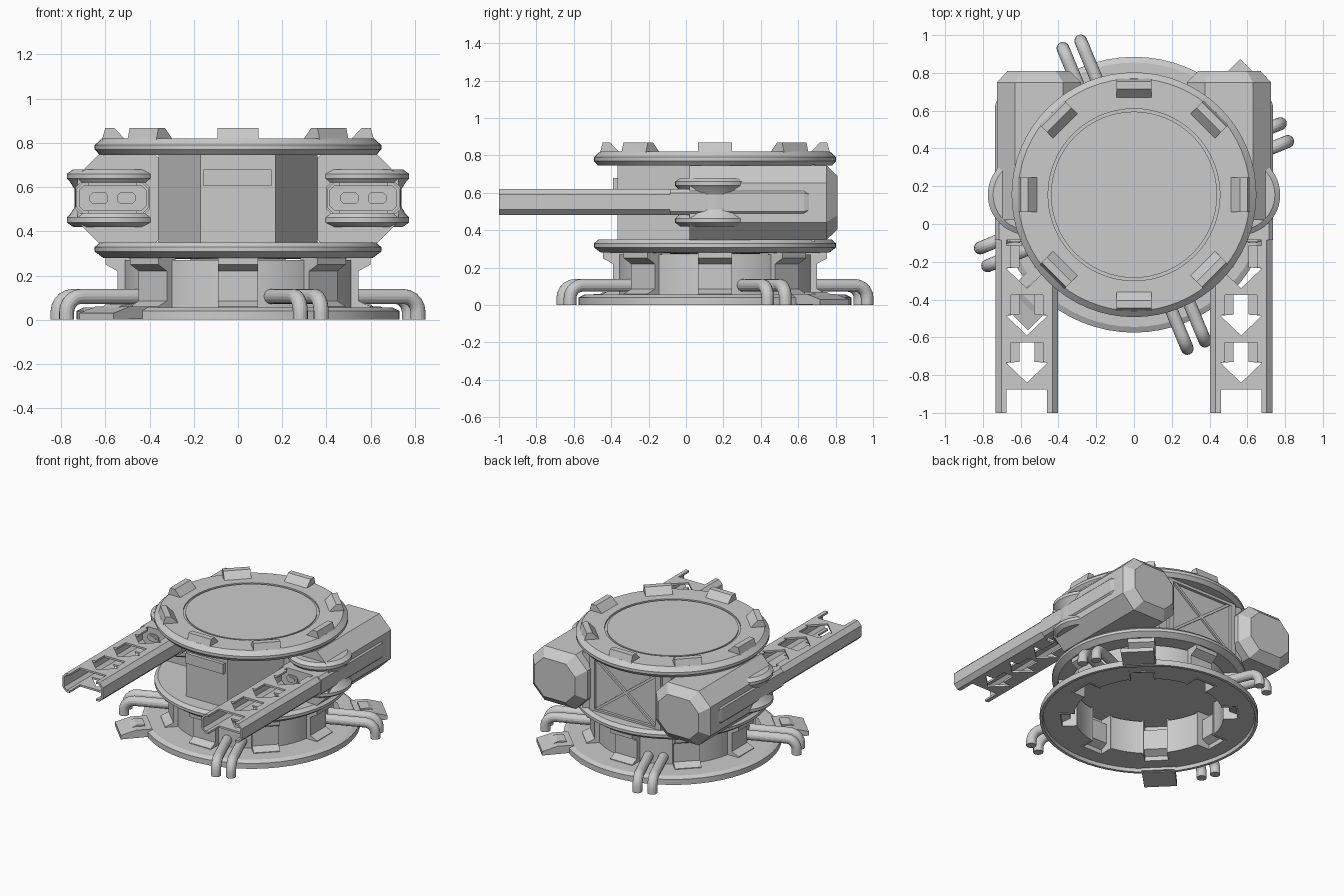
import bpy, bmesh, math
from mathutils import Matrix, Vector

if "Cube" in bpy.data.objects:
    bpy.data.objects.remove(bpy.data.objects["Cube"])

CY = 0.155                      # y of the turret's main axis
CENTER = Matrix.Translation((0, CY, 0))


def finish(name, bm, mat=Matrix(), smooth=False):
    bmesh.ops.recalc_face_normals(bm, faces=bm.faces)
    me = bpy.data.meshes.new(name)
    bm.to_mesh(me)
    bm.free()
    ob = bpy.data.objects.new(name, me)
    bpy.context.collection.objects.link(ob)
    me.transform(mat)
    if smooth:
        bpy.ops.object.select_all(action='DESELECT')
        ob.select_set(True)
        bpy.context.view_layer.objects.active = ob
        bpy.ops.object.shade_smooth_by_angle(angle=math.radians(20))
    return ob


def prism(name, pts, axis, lo, hi, mat=Matrix()):
    """Extrude a 2D outline along one axis; outline uses the other two axes in order."""
    def p(a, b, d):
        return {'x': (d, a, b), 'y': (a, d, b), 'z': (a, b, d)}[axis]
    bm = bmesh.new()
    f = bm.faces.new([bm.verts.new(p(a, b, lo)) for a, b in pts])
    r = bmesh.ops.extrude_face_region(bm, geom=[f])
    bmesh.ops.translate(bm, vec=p(0, 0, hi - lo),
                        verts=[v for v in r['geom'] if isinstance(v, bmesh.types.BMVert)])
    return finish(name, bm, mat)


def box(name, x0, x1, y0, y1, z0, z1):
    return prism(name, [(x0, y0), (x1, y0), (x1, y1), (x0, y1)], 'z', z0, z1)


def revolve(name, prof, cx=0, cy=CY, n=64):
    bm = bmesh.new()
    vs = [bm.verts.new((r, 0, z)) for r, z in prof]
    es = [bm.edges.new(vs[i:i + 2]) for i in range(len(vs) - 1)]
    bmesh.ops.spin(bm, geom=vs + es, axis=(0, 0, 1), cent=(0, 0, 0),
                   angle=math.tau, steps=n)
    bmesh.ops.remove_doubles(bm, verts=bm.verts, dist=1e-4)
    return finish(name, bm, Matrix.Translation((cx, cy, 0)), True)


def octagon(x0, x1, z0, z1, c):
    return [(x0 + c, z0), (x1 - c, z0), (x1, z0 + c), (x1, z1 - c),
            (x1 - c, z1), (x0 + c, z1), (x0, z1 - c), (x0, z0 + c)]


def spun(deg):
    return CENTER @ Matrix.Rotation(math.radians(deg), 4, 'Z')


def cut(ob, cutter):
    m = ob.modifiers.new("hollow", 'BOOLEAN')
    m.operation, m.solver, m.object = 'DIFFERENCE', 'EXACT', cutter
    cutter.hide_render = True
    cutter.hide_set(True)


# Round parts on the main axis: hollow base, two rings, lid
base = revolve("base", [(0.50, 0.27), (0.50, 0.025), (0.705, 0.025), (0.71, 0), (0.73, 0),
                        (0.73, 0.04), (0.70, 0.055), (0.52, 0.055), (0.52, 0.27),
                        (0.50, 0.27)])
revolve("lower_ring", [(0, 0.27), (0.61, 0.28), (0.648, 0.308), (0.648, 0.328),
                       (0.625, 0.35), (0, 0.35)])
revolve("upper_ring", [(0, 0.745), (0.625, 0.745), (0.648, 0.77), (0.648, 0.79),
                       (0.615, 0.82), (0.455, 0.82), (0.455, 0.808),
                       (0.44, 0.808), (0.44, 0.818), (0, 0.818)])

# Hollow base pillars and lid clips, eight of each
pillar = [(0.49, 0.02), (0.60, 0.02), (0.60, 0.06), (0.545, 0.085), (0.545, 0.22),
          (0.60, 0.25), (0.60, 0.285), (0.49, 0.285)]
hollow = [(0.45, -0.01), (0.588, -0.01), (0.588, 0.052), (0.533, 0.078), (0.533, 0.225),
          (0.588, 0.256), (0.588, 0.29), (0.45, 0.29)]
clip = [(0.51, 0.815), (0.56, 0.868), (0.60, 0.868), (0.615, 0.815)]
for i in range(8):
    col = prism(f"base_pillar_{i}", pillar, 'y', -0.09, 0.09, spun(45 * i))
    inner = prism(f"pillar_cutter_{i}", hollow, 'y', -0.078, 0.078, spun(45 * i))
    cut(col, inner)
    cut(base, inner)
    prism(f"lid_clip_{i}", clip, 'y', -0.092, 0.092, spun(45 * i))

# Two wedge feet on opposite diagonals
foot = [(0.69, 0.005), (0.905, 0), (0.905, 0.03), (0.80, 0.06), (0.69, 0.06)]
for i, a in enumerate((45, 225)):
    prism(f"foot_{i}", foot, 'y', -0.11, 0.11, spun(a))
    prism(f"foot_pad_{i}", [(0.73, 0.055), (0.82, 0.055), (0.79, 0.07), (0.73, 0.07)],
          'y', -0.055, 0.055, spun(a))

# Four pairs of bent pipes
for i in range(4):
    for s in (-1, 1):
        path = [(0.51, 0.105), (0.79, 0.105)]
        path += [(0.79 + 0.07 * math.sin(t), 0.035 + 0.07 * math.cos(t))
                 for t in (math.pi / 10 * k for k in range(1, 6))] + [(0.86, 0.0)]
        bm = bmesh.new()
        rings = []
        for k, (r, z) in enumerate(path):
            a = Vector(path[max(k - 1, 0)])
            b = Vector(path[min(k + 1, len(path) - 1)])
            d = (b - a).normalized()
            ring = []
            for j in range(16):
                u = math.tau * j / 16
                o = 0.034 * math.cos(u)
                ring.append(bm.verts.new((r - d.y * o, s * 0.051 + 0.034 * math.sin(u),
                                          z + d.x * o)))
            rings.append(ring)
        for p, q in zip(rings, rings[1:]):
            for j in range(16):
                bm.faces.new((p[j], p[j - 1], q[j - 1], q[j]))
        bm.faces.new(rings[0])
        bm.faces.new(rings[-1])
        finish(f"pipe_{i}_{s}", bm, spun(22.5 + 90 * i), True)

# Turret body with front panel and framed, cross-braced back
BY = 0.69
prism("turret_body", [(-0.17, -0.365), (0.17, -0.365), (0.36, 0.02), (0.36, BY),
                      (-0.36, BY), (-0.36, 0.02)], 'z', 0.34, 0.75)
box("front_panel", -0.155, 0.152, -0.39, -0.36, 0.605, 0.68)
for s in (-1, 1):
    prism(f"back_brace_{s}", [(s * -0.26, 0.36), (s * -0.23, 0.36), (s * 0.26, 0.735),
                              (s * 0.23, 0.735)], 'y', BY - 0.005, BY + 0.015)
    box(f"back_frame_side_{s}", s * 0.25, s * 0.29, BY - 0.005, BY + 0.02, 0.35, 0.745)
box("back_frame_top", -0.29, 0.29, BY - 0.005, BY + 0.02, 0.725, 0.748)
box("back_frame_bottom", -0.29, 0.29, BY - 0.005, BY + 0.02, 0.345, 0.365)

# Rail half-section: chamfered C channel, offset from the rail centre line
channel = [(0.107, 0.62), (0.135, 0.62), (0.165, 0.59), (0.165, 0.51), (0.135, 0.48),
           (0.107, 0.48), (0.107, 0.494), (0.13, 0.494), (0.151, 0.515),
           (0.151, 0.585), (0.13, 0.606), (0.107, 0.606)]
RX = 0.567


def loft(name, sections):
    bm = bmesh.new()
    loops = [[bm.verts.new((x, y, z)) for x, z in o] for y, o in sections]
    for p, q in zip(loops, loops[1:]):
        for j in range(8):
            bm.faces.new((p[j], p[j - 1], q[j - 1], q[j]))
    bm.faces.new(loops[0])
    bm.faces.new(loops[-1])
    return finish(name, bm)


for s, side in ((-1, "left"), (1, "right")):
    c = s * RX
    # Side pod with a tapered rear end, and the rail housing sunk into it
    mid, end = s * 0.5025, s * 0.505
    body = octagon(mid - 0.2225, mid + 0.2225, 0.347, 0.747, 0.095)
    loft(f"{side}_pod", [(0.02, body), (0.75, body),
                         (0.81, octagon(end - 0.165, end + 0.165, 0.405, 0.69, 0.075))])
    root = octagon(c - 0.168, c + 0.168, 0.48, 0.62, 0.02)
    loft(f"{side}_rail_root", [(-0.085, root), (0.63, root),
                               (0.705, octagon(c - 0.14, c + 0.14, 0.50, 0.60, 0.02))])

    # Spool-shaped pivot at the front of the pod
    revolve(f"{side}_pivot", [(0, 0.42), (0.185, 0.42), (0.213, 0.44), (0.213, 0.462),
                              (0.20, 0.475), (0.178, 0.51), (0.178, 0.59),
                              (0.20, 0.625), (0.213, 0.638), (0.213, 0.66),
                              (0.185, 0.68), (0, 0.68)], s * 0.561, 0.155, 48)

    # Twin channel beams
    for t in (-1, 1):
        prism(f"{side}_rail_beam_{t}", [(c + t * a, z) for a, z in channel],
              'y', -1.0, -0.08)
    # Two framed slots on the closed root of the rail
    for t in (-0.062, 0.062):
        prism(f"{side}_slot_frame", octagon(c + t - 0.042, c + t + 0.042, 0.524, 0.576,
                                            0.014), 'y', -0.095, -0.08)
        prism(f"{side}_slot_core", octagon(c + t - 0.026, c + t + 0.026, 0.536, 0.564,
                                           0.008), 'y', -0.10, -0.09)

    # Open frame on the rail top, denser lattice on the bottom
    for z in (0.48, 0.606):
        for y in (-0.365, -0.615, -0.865):
            box(f"{side}_cross_bar", c - 0.11, c + 0.11, y - 0.012, y + 0.012, z, z + 0.014)
            for t in (-1, 1):
                prism(f"{side}_gusset", [(c + t * 0.11, y + 0.13), (c + t * 0.11, y),
                                         (c, y), (c, y + 0.025)], 'z', z, z + 0.014)
                w = 0.04 if z < 0.5 else 0.085
                prism(f"{side}_lattice_bar", [(c + t * w, y + 0.135), (c + t * 0.11, y + 0.13),
                                              (c + t * 0.11, y + 0.25), (c + t * w, y + 0.25)],
                      'z', z, z + 0.014)
